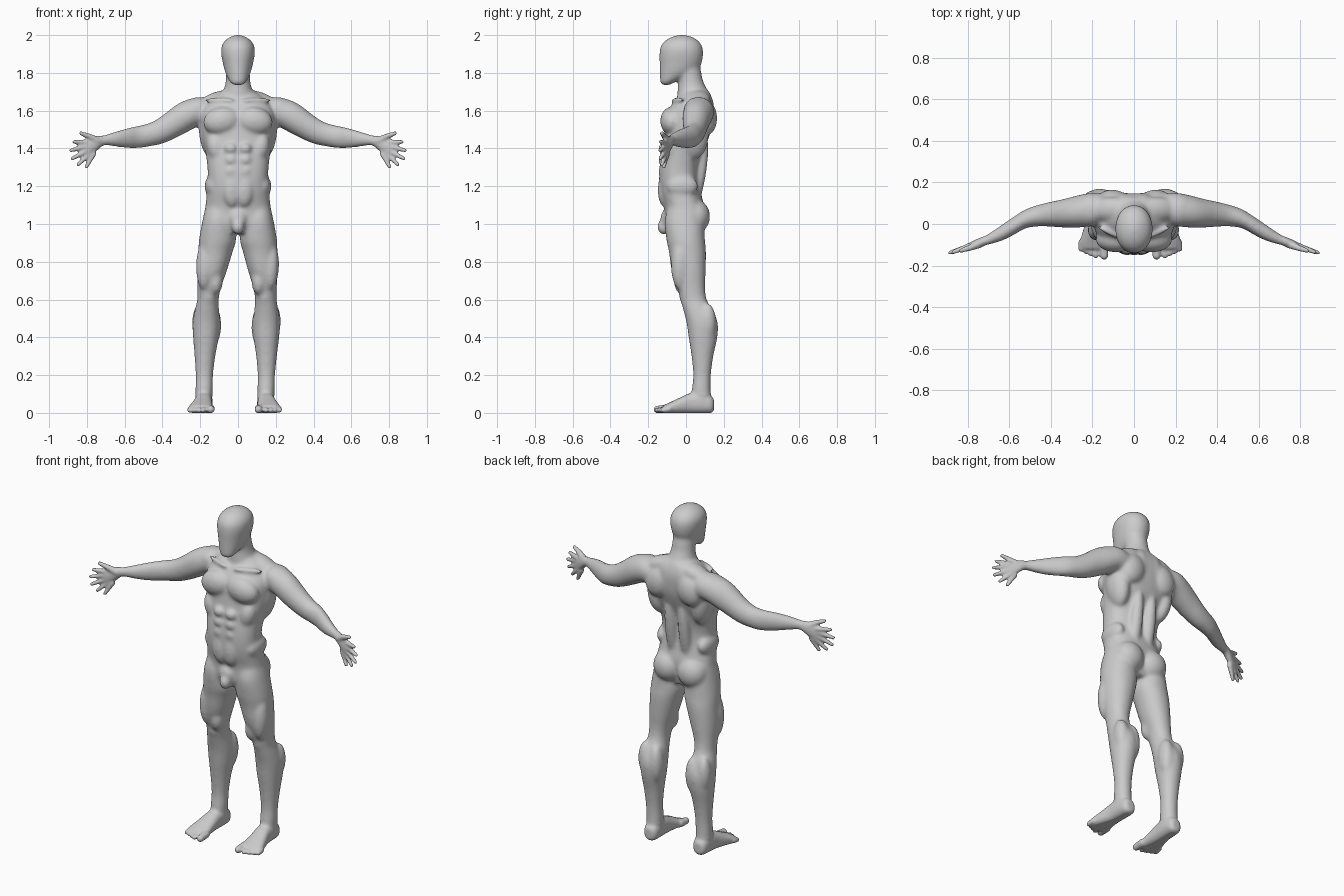
import bpy, bmesh, math
from mathutils import Vector, Matrix

bm = bmesh.new()


def catmull(rows, steps=4):
    """Smoothly interpolate section rows."""
    out = []
    for i in range(len(rows) - 1):
        p = [Vector(rows[min(max(j, 0), len(rows) - 1)]) for j in range(i - 1, i + 3)]
        for k in range(steps):
            t = k / steps
            out.append(0.5 * (2 * p[1] + (p[2] - p[0]) * t
                              + (2 * p[0] - 5 * p[1] + 4 * p[2] - p[3]) * t * t
                              + (3 * p[1] - p[0] - 3 * p[2] + p[3]) * t ** 3))
    return out + [Vector(rows[-1])]


def loft(rows, axis, power=2.0, mirror=True, n=32):
    """Loft ellipses (position, centre a, centre b, radius a, radius b) along an axis."""
    for side in ((1, -1) if mirror else (1,)):
        rings = []
        for t, a, b, ra, rb in catmull([Vector(r) for r in rows]):
            ring = []
            for k in range(n):
                c, s = math.cos(2 * math.pi * k / n), math.sin(2 * math.pi * k / n)
                u = a + ra * math.copysign(abs(c) ** (2 / power), c)
                v = b + rb * math.copysign(abs(s) ** (2 / power), s)
                x, y, z = {'x': (t, u, v), 'y': (u, t, v), 'z': (u, v, t)}[axis]
                ring.append(bm.verts.new((x * side, y, z)))
            rings.append(ring)
        for r0, r1 in zip(rings, rings[1:]):
            for k in range(n):
                bm.faces.new((r0[k], r0[(k + 1) % n], r1[(k + 1) % n], r1[k]))
        bm.faces.new(rings[0])
        bm.faces.new(rings[-1])


def blob(loc, rad, rot=(0, 0, 0), mirror=True):
    """Muscle-like ellipsoid; rot in degrees."""
    m = Matrix.Translation(loc)
    for ang, ax in zip(rot, 'XYZ'):
        m = m @ Matrix.Rotation(math.radians(ang), 4, ax)
    m = m @ Matrix.Diagonal((*rad, 1))
    for side in ((1, -1) if mirror else (1,)):
        bmesh.ops.create_uvsphere(bm, u_segments=24, v_segments=16, radius=1,
                                  matrix=Matrix.Diagonal((side, 1, 1, 1)) @ m)


def digit(a, b, r0, r1):
    """Finger or toe: a row of shrinking balls joined by a cone, on both sides."""
    a, b = Vector(a), Vector(b)
    d = b - a
    m = Matrix.Translation((a + b) / 2) @ d.to_track_quat('Z', 'Y').to_matrix().to_4x4()
    for side in (1, -1):
        bmesh.ops.create_cone(bm, cap_ends=True, segments=16, radius1=r0, radius2=r1,
                              depth=d.length, matrix=Matrix.Diagonal((side, 1, 1, 1)) @ m)
    blob(a, (r0,) * 3)
    blob(b, (r1,) * 3)


# Torso
loft([(.95, 0, -.01, .11, .08), (1.0, 0, -.015, .165, .095), (1.05, 0, -.012, .175, .1),
      (1.1, 0, -.012, .172, .105), (1.17, 0, -.028, .164, .107), (1.23, 0, -.036, .16, .106),
      (1.3, 0, -.034, .162, .105), (1.38, 0, -.018, .172, .108), (1.45, 0, 0, .185, .118),
      (1.52, 0, .015, .195, .125), (1.58, 0, .022, .195, .125), (1.63, 0, .035, .175, .112),
      (1.67, 0, .045, .135, .092), (1.705, 0, .05, .085, .07)], 'z', 2.4, False)
# Neck and trapezius
loft([(1.63, 0, .05, .13, .09), (1.68, 0, .042, .095, .088), (1.72, 0, .032, .073, .076),
      (1.76, 0, .024, .065, .066), (1.80, 0, .016, .063, .066), (1.85, 0, .01, .06, .06)],
     'z', 2, False)
blob((.11, .07, 1.655), (.11, .06, .045), (0, 18, 0))
# Head
loft([(1.735, 0, -.108, .026, .02), (1.75, 0, -.098, .042, .038), (1.775, 0, -.072, .056, .066),
      (1.81, 0, -.042, .07, .097), (1.85, 0, -.029, .08, .111), (1.9, 0, -.025, .089, .116),
      (1.94, 0, -.024, .087, .11), (1.97, 0, -.023, .07, .088), (1.99, 0, -.022, .042, .055),
      (2.001, 0, -.022, .012, .015)], 'z', 2.1, False)

# Chest, collarbones, ribs and flanks
blob((.085, -.075, 1.545), (.1, .062, .075), (0, 10, 0))
blob((.1, -.045, 1.655), (.09, .016, .014), (0, 0, 22))
blob((.15, .04, 1.47), (.055, .08, .13), (0, 8, 0))
blob((.115, -.07, 1.40), (.05, .05, .08), (0, 15, 0))
blob((.135, -.02, 1.2), (.042, .085, .06))
# Abdominals
for z, w in ((1.40, .036), (1.34, .037), (1.28, .036)):
    blob((.038, -.118, z), (w, .03, .031))
blob((.032, -.115, 1.18), (.05, .035, .09))
# Back: spine columns, shoulder blades
blob((.045, .072, 1.27), (.036, .035, .2), (-9, 0, 0))
blob((.105, .115, 1.56), (.075, .05, .09), (0, -20, 0))
blob((.045, .11, 1.6), (.045, .04, .1))
# Buttocks and groin
blob((.08, .05, 1.04), (.088, .078, .09))
blob((0, -.1, 1.03), (.05, .035, .05), mirror=False)
blob((0, -.118, .985), (.034, .035, .042), mirror=False)

# Arms and palms
loft([(.12, .07, 1.585, .07, .07), (.2, .07, 1.595, .08, .076), (.27, .06, 1.572, .078, .086),
      (.33, .052, 1.542, .07, .087), (.4, .047, 1.5, .06, .075), (.46, .04, 1.475, .052, .063),
      (.52, .025, 1.462, .046, .06), (.58, -.01, 1.455, .044, .054),
      (.64, -.045, 1.45, .038, .042), (.71, -.078, 1.443, .025, .028),
      (.75, -.092, 1.425, .022, .04), (.79, -.107, 1.402, .018, .048),
      (.81, -.114, 1.397, .013, .038)], 'x')
blob((.22, .065, 1.605), (.085, .078, .065), (0, 20, 0))
# Fingers and thumb
for a, b in (((.795, -.107, 1.432), (.868, -.135, 1.435)),
             ((.80, -.11, 1.412), (.884, -.138, 1.39)),
             ((.795, -.108, 1.39), (.877, -.137, 1.347)),
             ((.785, -.105, 1.373), (.846, -.128, 1.315)),
             ((.765, -.1, 1.37), (.803, -.118, 1.303))):
    digit(a, b, .015, .0105)
digit((.745, -.095, 1.44), (.79, -.115, 1.465), .022, .015)
digit((.79, -.115, 1.465), (.832, -.128, 1.48), .015, .011)

# Legs
loft([(1.1, .1, -.005, .07, .085), (1.02, .105, -.01, .083, .103), (.92, .108, -.002, .098, .102),
      (.85, .119, .008, .091, .098), (.75, .135, .014, .078, .09), (.66, .148, .028, .062, .073),
      (.6, .153, .04, .057, .07), (.55, .157, .06, .063, .076), (.48, .159, .085, .072, .083),
      (.4, .16, .09, .068, .076), (.3, .163, .087, .055, .058), (.2, .164, .085, .046, .047),
      (.12, .164, .081, .046, .05), (.05, .164, .085, .042, .05)], 'z', 2.1)
blob((.15, -.003, .615), (.036, .032, .045))
blob((.115, -.02, .7), (.04, .045, .075))
blob((.175, -.03, .78), (.045, .05, .13))
blob((.122, .115, .46), (.042, .05, .11))
blob((.195, .115, .48), (.04, .045, .1))
# Feet
loft([(.148, .163, .042, .022, .03), (.13, .163, .045, .04, .046), (.08, .164, .055, .046, .058),
      (.02, .167, .05, .047, .054), (-.04, .174, .036, .056, .041), (-.09, .179, .024, .065, .03),
      (-.12, .18, .018, .058, .022)], 'y', 2.4)
# Toes, big toe innermost
digit((.128, -.1, .022), (.126, -.152, .018), .023, .02)
for i in range(4):
    x = .163 + .024 * i
    digit((x, -.09, .02), (x + .003, -.153 + .011 * i, .014), .016, .0135)

# Fuse every part into one continuous skin
bmesh.ops.recalc_face_normals(bm, faces=bm.faces)
mesh = bpy.data.meshes.new("body")
bm.to_mesh(mesh)
bm.free()
body = bpy.data.objects.new("body", mesh)
bpy.context.collection.objects.link(body)
bpy.context.view_layer.objects.active = body
body.select_set(True)
mod = body.modifiers.new("fuse", 'REMESH')
mod.mode = 'VOXEL'
mod.voxel_size = .0068
bpy.ops.object.modifier_apply(modifier=mod.name)

# Soften the body strongly, hands and feet lightly; flat soles, slight stance shift
bm = bmesh.new()
bm.from_mesh(body.data)
soft = [v for v in bm.verts if abs(v.co.x) < .72 and v.co.z > .1]
for i in range(14):
    bmesh.ops.smooth_vert(bm, verts=soft if i > 1 else bm.verts, factor=.5,
                          use_axis_x=True, use_axis_y=True, use_axis_z=True)
for v in bm.verts:
    v.co.z = max(v.co.z, 0)
    v.co.x -= .018 * max(0, 1 - v.co.z / .9)
bm.to_mesh(body.data)
bm.free()

skin = bpy.data.materials.new("plain grey")
skin.diffuse_color = (.6, .6, .6, 1)
body.data.materials.clear()
body.data.materials.append(skin)
body.data.polygons.foreach_set("material_index", [0] * len(body.data.polygons))
bpy.ops.object.shade_smooth()
